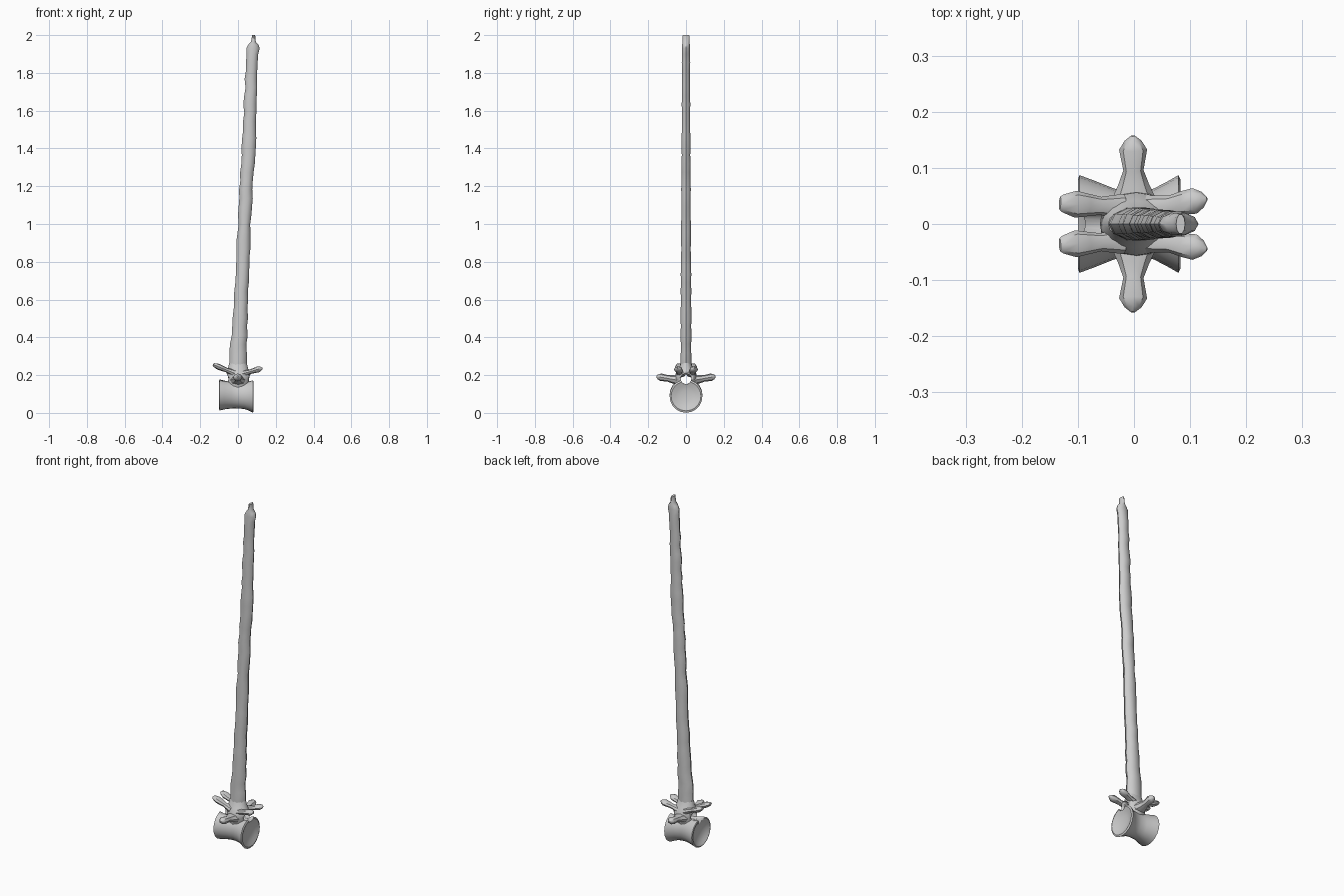
import bpy, bmesh, random
from math import cos, sin, pi
from mathutils import Vector

random.seed(4)


def loft(name, rings, angle=0.7):
    """Skin a list of equal-length point rings and cap both ends."""
    bm = bmesh.new()
    vs = [[bm.verts.new(p) for p in r] for r in rings]
    n = len(vs[0])
    for a, b in zip(vs, vs[1:]):
        for i in range(n):
            j = (i + 1) % n
            bm.faces.new((a[i], a[j], b[j], b[i]))
    bm.faces.new(vs[0][::-1])
    bm.faces.new(vs[-1])
    bmesh.ops.recalc_face_normals(bm, faces=bm.faces)
    me = bpy.data.meshes.new(name)
    bm.to_mesh(me)
    bm.free()
    ob = bpy.data.objects.new(name, me)
    bpy.context.collection.objects.link(ob)
    bpy.ops.object.select_all(action='DESELECT')
    ob.select_set(True)
    bpy.context.view_layer.objects.active = ob
    bpy.ops.object.shade_smooth_by_angle(angle=angle)
    return ob


def ring(c, u, v, n):
    """Ellipse of n points around c with half-axes u and v."""
    c, u, v = Vector(c), Vector(u), Vector(v)
    return [c + u * cos(2 * pi * i / n) + v * sin(2 * pi * i / n) for i in range(n)]


def process(name, start, end, stations):
    """Tapered knobbed prong; stations are (fraction, half width, half height)."""
    a, b = Vector(start), Vector(end)
    d = (b - a).normalized()
    side = d.cross(Vector((0, 0, 1))).normalized()
    up = side.cross(d)
    return loft(name, [ring(a.lerp(b, t), side * w, up * h, 8) for t, w, h in stations])


# Spool-shaped body with dished ends: x, centre z, half width, half height
body = [(-0.078, 0.096, 0.03, 0.03), (-0.088, 0.096, 0.060, 0.060),
        (-0.100, 0.097, 0.080, 0.078), (-0.097, 0.097, 0.087, 0.084),
        (-0.070, 0.097, 0.077, 0.078), (-0.035, 0.096, 0.063, 0.073),
        (0.000, 0.095, 0.057, 0.071), (0.035, 0.093, 0.063, 0.073),
        (0.060, 0.091, 0.076, 0.080), (0.079, 0.089, 0.087, 0.088),
        (0.083, 0.089, 0.079, 0.078), (0.074, 0.089, 0.055, 0.055),
        (0.068, 0.089, 0.03, 0.03)]
centrum = loft("vertebra_body", [ring((x, 0, z), (0, w, 0), (0, 0, h), 20) for x, z, w, h in body])

# Arch over the nerve canal: z, centre x, half length, half width
arch_rows = [(0.10, -0.002, 0.050, 0.036), (0.15, 0.0, 0.060, 0.052), (0.18, 0.004, 0.064, 0.058),
             (0.205, 0.004, 0.066, 0.056), (0.225, 0.000, 0.056, 0.042), (0.265, 0.0, 0.046, 0.027)]
arch = loft("neural_arch", [ring((x, 0, z), (l, 0, 0), (0, w, 0), 16) for z, x, l, w in arch_rows])

# Canal drilled lengthwise
cutter = loft("canal_cutter", [ring((x, 0, 0.181), (0, 0.028, 0), (0, 0, 0.028), 14) for x in (-0.2, 0.2)])
cutter.hide_render = True
cutter.hide_set(True)
for ob in (centrum, arch):
    m = ob.modifiers.new("canal", 'BOOLEAN')
    m.operation = 'DIFFERENCE'
    m.object = cutter
    m.solver = 'EXACT'

# Paired prongs on both sides
for s, label in ((-1, "front"), (1, "back")):
    process("transverse_process_" + label, (0.0, s * 0.035, 0.172), (-0.002, s * 0.157, 0.193),
            [(0, 0.044, 0.026), (0.28, 0.028, 0.022), (0.5, 0.018, 0.017),
             (0.8, 0.025, 0.020), (0.93, 0.015, 0.013), (1, 0.004, 0.004)])
    process("left_articular_process_" + label, (-0.02, s * 0.03, 0.21), (-0.132, s * 0.037, 0.256),
            [(0, 0.024, 0.018), (0.35, 0.016, 0.012), (0.55, 0.020, 0.014),
             (0.75, 0.024, 0.016), (0.95, 0.016, 0.010), (1, 0.012, 0.005)])
    process("right_articular_process_" + label, (0.02, s * 0.026, 0.205), (0.130, s * 0.045, 0.237),
            [(0, 0.026, 0.018), (0.4, 0.017, 0.012), (0.6, 0.021, 0.014),
             (0.8, 0.023, 0.016), (0.93, 0.014, 0.010), (1, 0.003, 0.003)])

# Tall leaning spine with rough edges: z, left x, right x, half thickness
keys = [(0.20, -0.046, 0.046, 0.032), (0.27, -0.047, 0.045, 0.030), (0.60, -0.022, 0.054, 0.029),
        (1.00, 0.000, 0.067, 0.027), (1.50, 0.025, 0.096, 0.024), (1.90, 0.045, 0.107, 0.022)]
rows = []
for k0, k1 in zip(keys, keys[1:]):
    steps = max(1, round((k1[0] - k0[0]) / 0.045))
    rows += [[p + (q - p) * i / steps for p, q in zip(k0, k1)] for i in range(steps)]
rows = [(z, l + random.uniform(-.004, .004), r + random.uniform(-.004, .004),
         t + random.uniform(-.0015, .0015)) for z, l, r, t in rows]
rows += [(1.90, 0.045, 0.107, 0.022), (1.93, 0.044, 0.115, 0.021), (1.95, 0.055, 0.108, 0.021),
         (1.965, 0.069, 0.094, 0.020), (2.0, 0.075, 0.091, 0.018)]
loft("neural_spine", [ring(((l + r) / 2, 0, z), ((r - l) / 2, 0, 0), (0, t, 0), 10)
                      for z, l, r, t in rows])
